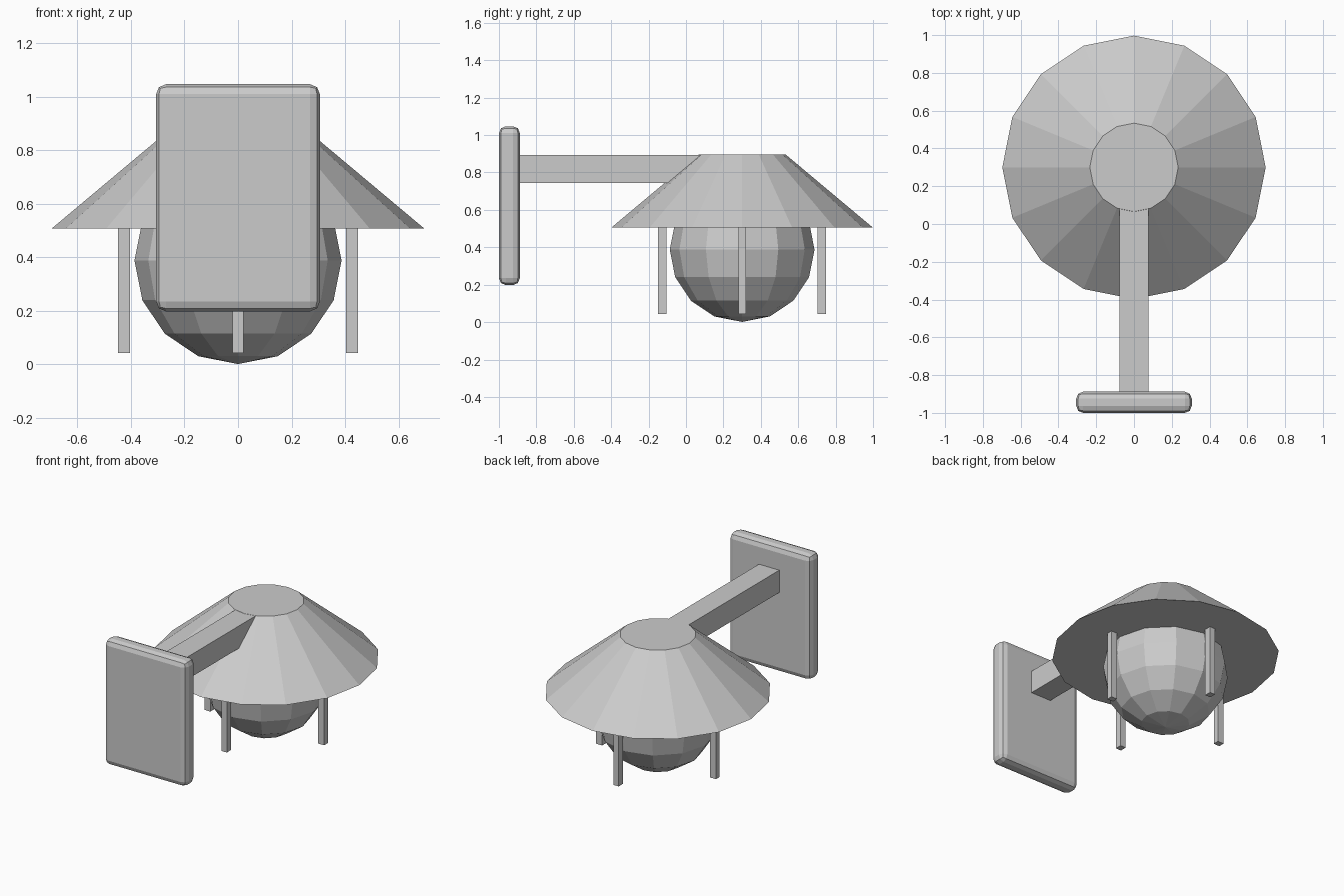
import bpy
from math import cos, sin, pi

if "Cube" in bpy.data.objects:
    bpy.data.objects.remove(bpy.data.objects["Cube"])

CY = 0.3  # y of the lamp's vertical axis


def box(name, lo, hi, angle=0.0):
    """Box between two corners, with the dimensions stored in the mesh."""
    size = [h - l for l, h in zip(lo, hi)]
    mid = [(l + h) / 2 for l, h in zip(lo, hi)]
    bpy.ops.mesh.primitive_cube_add(size=1)
    ob = bpy.context.object
    ob.name = name
    ob.location = mid
    ob.scale = size
    ob.rotation_euler.z = angle
    bpy.ops.object.transform_apply(location=False, rotation=False, scale=True)
    return ob


# Wall plate with rounded edges
plate = box("wall_plate", (-0.306, -1.0, 0.198), (0.306, -0.888, 1.047))
bevel = plate.modifiers.new("rounded_edges", 'BEVEL')
bevel.width = 0.037
bevel.segments = 2

# Arm, running from the plate into the shade
box("arm", (-0.076, -0.92, 0.743), (0.076, CY, 0.894))

# Sixteen-sided conical shade, closed at the bottom
bpy.ops.mesh.primitive_cone_add(vertices=16, radius1=0.697, radius2=0.234,
                                depth=0.388, location=(0, CY, 0.701))
bpy.context.object.name = "shade"

# Faceted globe
bpy.ops.mesh.primitive_uv_sphere_add(segments=12, ring_count=8, radius=0.387,
                                     location=(0, CY, 0.388))
bpy.context.object.name = "globe"

# Four guard posts around the globe
for i in range(4):
    a = i * pi / 2
    post = box(f"guard_post_{i + 1}", (-0.0225, -0.02, 0.042), (0.0225, 0.02, 0.52), a)
    post.location.x = 0.426 * cos(a)
    post.location.y = CY + 0.426 * sin(a)
